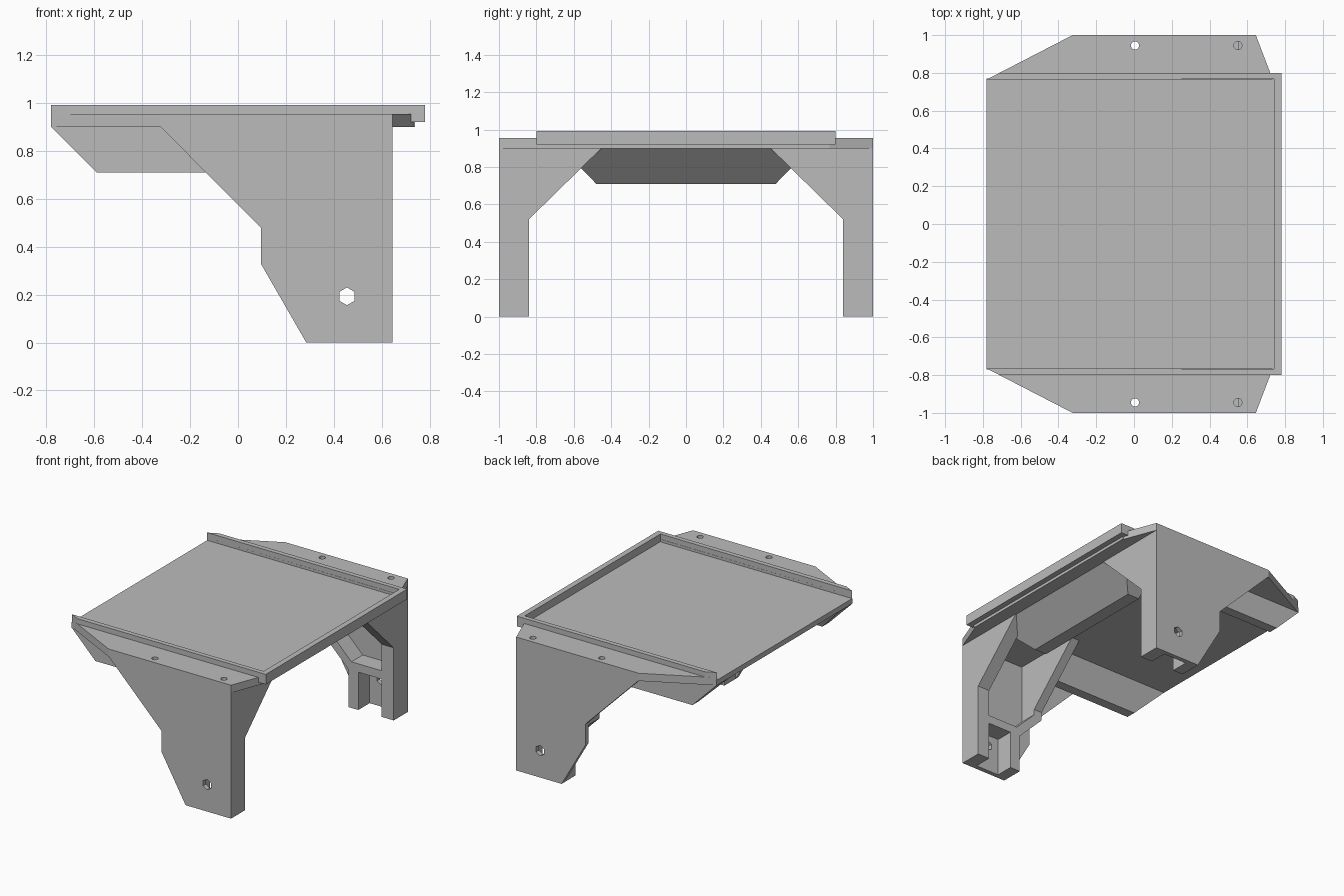
import bpy, bmesh, math
from mathutils import Vector

cube = bpy.data.objects.get("Cube")
if cube:
    bpy.data.objects.remove(cube)

grey = bpy.data.materials.new("plain_grey")
grey.use_nodes = True
grey.diffuse_color = (0.5, 0.5, 0.5, 1)
grey.node_tree.nodes["Principled BSDF"].inputs["Base Color"].default_value = (0.5, 0.5, 0.5, 1)

# Places a profile point (u, v) at depth d along the given axis
PLACE = {
    "x": lambda u, v, d: Vector((d, u, v)),
    "y": lambda u, v, d: Vector((u, d, v)),
    "z": lambda u, v, d: Vector((u, v, d)),
}


def prism(name, profile, axis, start, end, mirror=False):
    """Extrude a flat profile along an axis; mirror flips it across y."""
    bm = bmesh.new()
    side = -1 if mirror else 1
    rings = []
    for d in (start, end):
        ring = []
        for u, v in profile:
            p = PLACE[axis](u, v, d)
            p.y *= side
            ring.append(bm.verts.new(p))
        rings.append(ring)
    bm.faces.new(rings[0])
    bm.faces.new(rings[1])
    n = len(profile)
    for i in range(n):
        j = (i + 1) % n
        bm.faces.new((rings[0][i], rings[0][j], rings[1][j], rings[1][i]))
    bmesh.ops.recalc_face_normals(bm, faces=bm.faces)
    mesh = bpy.data.meshes.new(name)
    bm.to_mesh(mesh)
    bm.free()
    mesh.materials.append(grey)
    obj = bpy.data.objects.new(name, mesh)
    bpy.context.collection.objects.link(obj)
    return obj


def box(u0, u1, v0, v1):
    return [(u0, v0), (u1, v0), (u1, v1), (u0, v1)]


def circle(u, v, radius, sides):
    step = 2 * math.pi / sides
    return [(u + radius * math.sin(i * step), v + radius * math.cos(i * step)) for i in range(sides)]


def drill(target, cutter):
    """Cut a hole and discard the cutter."""
    cutter.hide_render = True
    mod = target.modifiers.new("hole", "BOOLEAN")
    mod.operation = "DIFFERENCE"
    mod.solver = "EXACT"
    mod.object = cutter
    bpy.context.view_layer.objects.active = target
    bpy.ops.object.modifier_apply(modifier=mod.name)
    bpy.data.objects.remove(cutter)


# Tray floor and end lip
prism("tray_floor", box(-0.78, 0.74, -0.768, 0.768), "z", 0.9, 0.937)
prism("tray_end_lip", box(0.74, 0.78, -0.8, 0.8), "z", 0.92, 0.992)

# Cross beam below the tray with sloped ends and a sloped outer face
beam = prism("cross_beam", [(0.36, 0.71), (0.455, 0.71), (0.645, 0.905), (0.36, 0.905)], "y", -0.67, 0.67)
for v in beam.data.vertices:
    if v.co.z < 0.8:
        v.co.y = math.copysign(0.48, v.co.y)

# Shared profiles
flange_outline = [(-0.78, 0.765), (-0.325, 1), (0.645, 1), (0.735, 0.765)]
rim_outline = [(-0.78, 0.765), (-0.71, 0.8), (0.78, 0.8), (0.78, 0.767)]
panel_outline = [(-0.325, 0.902), (0.095, 0.48), (0.095, 0.33), (0.285, 0),
                 (0.645, 0), (0.645, 0.902)]
gusset = [(0.98, 0.33), (0.84, 0.33), (0.84, 0.52), (0.45, 0.902), (0.98, 0.902)]
tall_gusset = [(0.98, 0), (0.84, 0)] + gusset[2:]
rib_outline = [(-0.78, 0.9), (-0.59, 0.71), (0.12, 0.71), (0.12, 0.9)]
shelf_outline = [(0.095, 0.46), (0.285, 0.27), (0.56, 0.27), (0.56, 0.33),
                 (0.31, 0.33), (0.155, 0.485), (0.095, 0.485)]

for mirror, tag in ((True, "front"), (False, "back")):
    # Side flange with two screw holes
    flange = prism(tag + "_flange", flange_outline, "z", 0.9, 0.955, mirror)
    for x in (0.005, 0.55):
        drill(flange, prism("cutter", circle(x, 0.945, 0.022, 12), "z", 0.85, 1, mirror))
    prism(tag + "_rim", rim_outline, "z", 0.92, 0.992, mirror)

    # Outer leg panel with a hexagonal bolt hole
    panel = prism(tag + "_leg_panel", panel_outline, "y", 0.968, 1, mirror)
    drill(panel, prism("cutter", circle(0.455, 0.193, 0.037, 6), "y", 0.9, 1.1, mirror))

    # Leg walls, gussets and the shelf closing the lower channel
    prism(tag + "_leg_end_wall", tall_gusset, "x", 0.55, 0.645, mirror)
    prism(tag + "_leg_inner_wall", box(0.285, 0.365, 0, 0.29), "y", 0.84, 0.98, mirror)
    upper = [(0.98, 0.46), (0.84, 0.46)] + gusset[2:]
    prism(tag + "_leg_gusset", upper, "x", 0.095, 0.16, mirror)
    prism(tag + "_leg_shelf", shelf_outline, "y", 0.84, 0.98, mirror)

    # Long rib beneath the tray edge, its inner face leaning outward
    rib = prism(tag + "_long_rib", rib_outline, "y", 0.62, 0.77, mirror)
    for v in rib.data.vertices:
        if v.co.z < 0.8 and abs(v.co.y) < 0.7:
            v.co.y = math.copysign(0.7, v.co.y)
